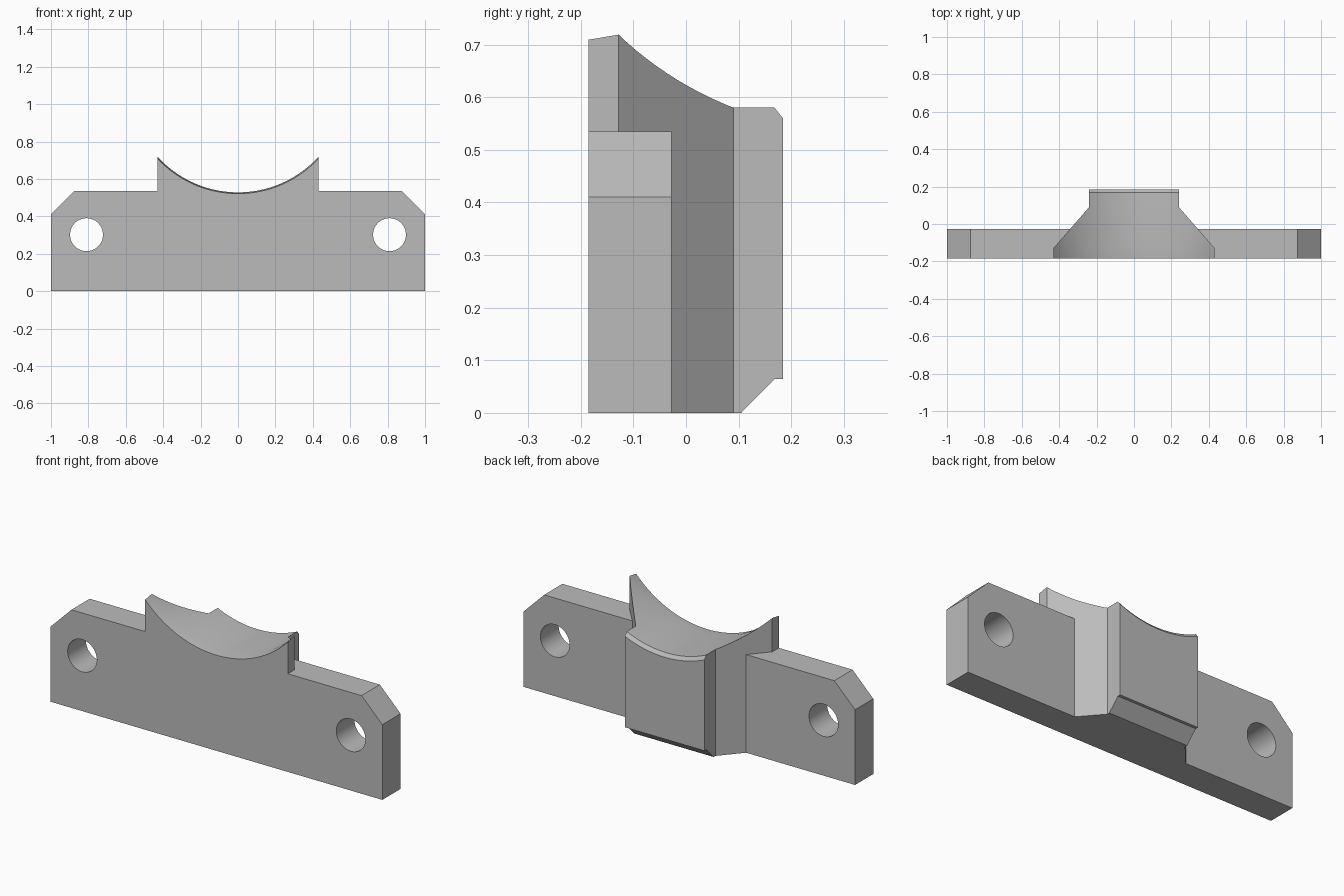
import bpy, bmesh, math
from mathutils import Vector

cube = bpy.data.objects.get("Cube")
if cube:
    bpy.data.objects.remove(cube, do_unlink=True)

grey = bpy.data.materials.new("plain_grey")
grey.use_nodes = True
colour = (0.5, 0.5, 0.5, 1)
grey.diffuse_color = colour
grey.node_tree.nodes["Principled BSDF"].inputs["Base Color"].default_value = colour


def finish(name, bm):
    bmesh.ops.recalc_face_normals(bm, faces=bm.faces)
    mesh = bpy.data.meshes.new(name)
    bm.to_mesh(mesh)
    bm.free()
    mesh.materials.append(grey)
    obj = bpy.data.objects.new(name, mesh)
    bpy.context.collection.objects.link(obj)
    return obj


def extrude(name, points, direction):
    """Prism made by pushing a flat outline along a direction."""
    bm = bmesh.new()
    face = bm.faces.new([bm.verts.new(p) for p in points])
    moved = bmesh.ops.extrude_face_region(bm, geom=[face])
    verts = [v for v in moved["geom"] if isinstance(v, bmesh.types.BMVert)]
    bmesh.ops.translate(bm, verts=verts, vec=Vector(direction))
    return finish(name, bm)


def lathe_y(name, cx, cz, rings, count):
    """Round solid along y through (cx, cz); rings are (y, radius)."""
    bm = bmesh.new()
    loops = []
    for y, r in rings:
        angles = [math.tau * (i + 0.5) / count for i in range(count)]
        loops.append([bm.verts.new((cx + r * math.sin(a), y, cz - r * math.cos(a)))
                      for a in angles])
    for a, b in zip(loops, loops[1:]):
        for i in range(count):
            j = (i + 1) % count
            bm.faces.new((a[i], a[j], b[j], b[i]))
    bm.faces.new(loops[0])
    bm.faces.new(loops[-1])
    return finish(name, bm)


def combine(target, tool, operation):
    mod = target.modifiers.new(operation.lower(), "BOOLEAN")
    mod.operation, mod.solver, mod.object = operation, "EXACT", tool
    bpy.context.view_layer.objects.active = target
    bpy.ops.object.modifier_apply(modifier=mod.name)
    bpy.data.objects.remove(tool, do_unlink=True)


def mirrored(half):
    return half + [(-a, b) for a, b in reversed(half)]


FRONT, BACK = -0.185, 0.184

# Mounting plate with clipped upper corners
outline = mirrored([(1, 0), (1, 0.41), (0.875, 0.535)])
bracket = extrude("saddle_bracket", [(x, FRONT, z) for x, z in outline], (0, 0.157, 0))

# Tapered centre block
plan = mirrored([(0.43, FRONT), (0.43, -0.128), (0.24, 0.09), (0.24, BACK)])
block = extrude("centre_block", [(x, y, 0) for x, y in plan], (0, 0, 0.8))
combine(bracket, block, "UNION")

# Round saddle, slightly flared in front and chamfered behind
saddle = lathe_y("saddle_cutter", 0, 1.108,
                 [(-0.25, 0.594), (-0.128, 0.58), (0.168, 0.58), (0.198, 0.614)], 160)
combine(bracket, saddle, "DIFFERENCE")

# Sloped relief with a small lip under the back
relief = [(0.085, -0.02), (0.168, 0.064), (0.25, 0.064), (0.25, -0.02)]
combine(bracket, extrude("relief_cutter", [(-0.5, y, z) for y, z in relief], (1, 0, 0)),
        "DIFFERENCE")

# Bolt holes
for side in (-1, 1):
    hole = lathe_y("hole_cutter", side * 0.81, 0.302, [(-0.3, 0.088), (0.1, 0.088)], 48)
    combine(bracket, hole, "DIFFERENCE")

bpy.ops.object.select_all(action="DESELECT")
bracket.select_set(True)
bpy.context.view_layer.objects.active = bracket
bpy.ops.object.shade_smooth_by_angle(angle=math.radians(25))
